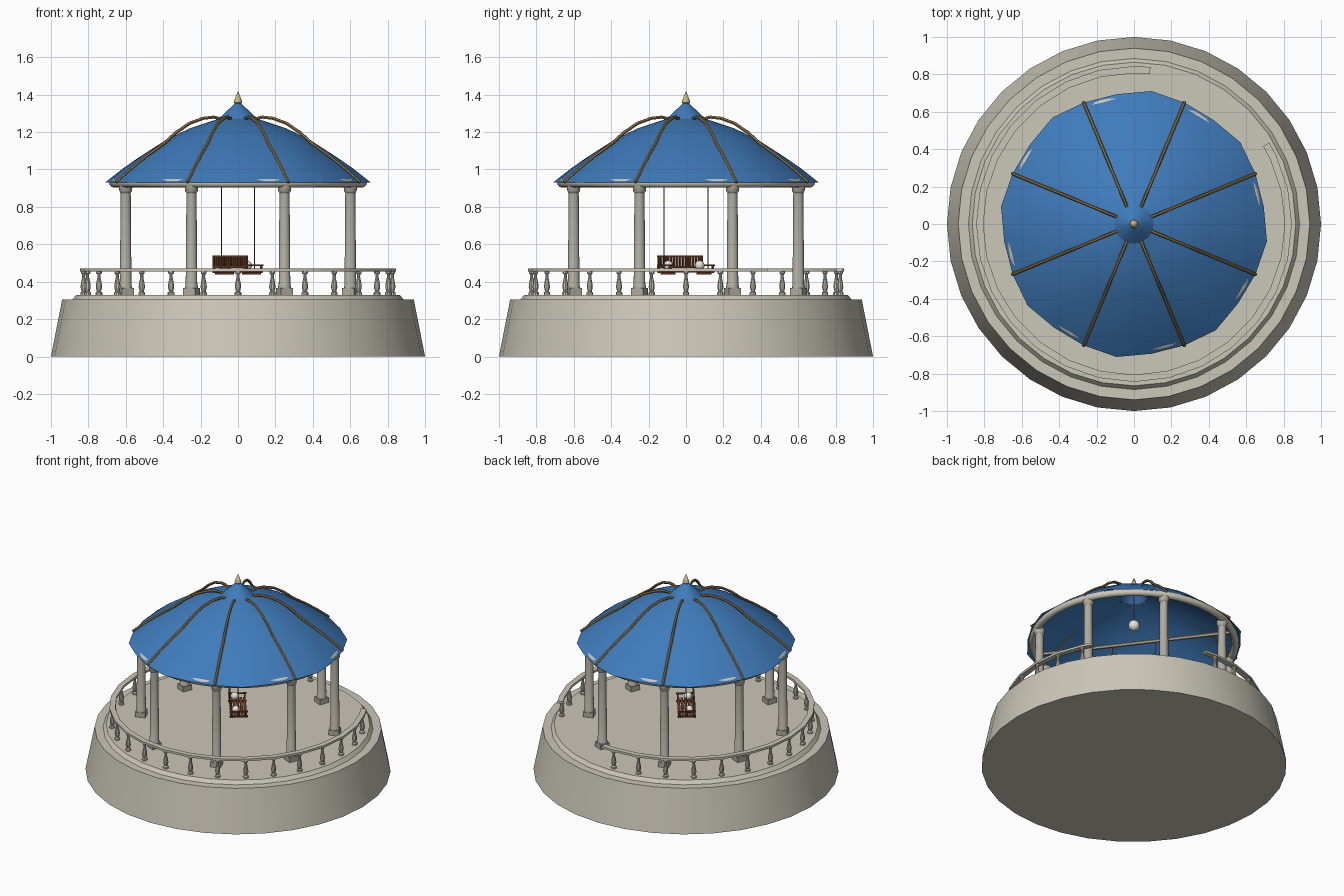
import bpy, bmesh, math
from mathutils import Vector, Matrix

if "Cube" in bpy.data.objects:
    bpy.data.objects.remove(bpy.data.objects["Cube"])


def material(name, rgb):
    m = bpy.data.materials.new(name)
    m.diffuse_color = (*rgb, 1)
    m.use_nodes = True
    m.node_tree.nodes["Principled BSDF"].inputs["Base Color"].default_value = m.diffuse_color
    return m


STONE = material("pale_stone", (0.60, 0.57, 0.48))
COLUMN = material("grey_stone", (0.43, 0.41, 0.35))
BLUE = material("blue_canopy", (0.05, 0.20, 0.50))
BRONZE = material("bronze", (0.27, 0.18, 0.07))
GOLD = material("pale_gold", (0.60, 0.48, 0.22))
WOOD = material("red_brown_wood", (0.16, 0.05, 0.02))
ROPE = material("dark_rope", (0.08, 0.065, 0.04))
WHITE = material("white", (0.78, 0.77, 0.72))


def add_mesh(name, mesh, mat):
    mesh.materials.clear()
    mesh.materials.append(mat)
    ob = bpy.data.objects.new(name, mesh)
    bpy.context.collection.objects.link(ob)
    return ob


def finish(name, bm, mat):
    bmesh.ops.remove_doubles(bm, verts=bm.verts, dist=1e-5)
    bmesh.ops.recalc_face_normals(bm, faces=bm.faces)
    mesh = bpy.data.meshes.new(name)
    bm.to_mesh(mesh)
    bm.free()
    return add_mesh(name, mesh, mat)


def polar(r, deg, z=0.0):
    a = math.radians(deg)
    return Vector((r * math.cos(a), r * math.sin(a), z))


def lathe(name, profile, n, mat, loc=(0, 0, 0), phase=0.0, wobble=None, caps=False):
    """Revolve (radius, z) points; wobble(i, r) may adjust the radius."""
    bm = bmesh.new()
    rings = []
    for r, z in profile:
        rings.append([bm.verts.new(polar(wobble(i, r) if wobble else r,
                                         phase + 360 * i / n, z) + Vector(loc))
                      for i in range(n)])
    for a, b in zip(rings, rings[1:]):
        for i in range(n):
            j = (i + 1) % n
            bm.faces.new((a[i], a[j], b[j], b[i]))
    if caps:
        bm.faces.new(rings[0][::-1])
        bm.faces.new(rings[-1])
    return finish(name, bm, mat)


def box(name, size, loc, deg, mat):
    bm = bmesh.new()
    m = (Matrix.Translation(loc) @ Matrix.Rotation(math.radians(deg), 4, 'Z')
         @ Matrix.Diagonal((*size, 1)))
    bmesh.ops.create_cube(bm, size=1, matrix=m)
    return finish(name, bm, mat)


def ball(name, r, loc, mat):
    bm = bmesh.new()
    bmesh.ops.create_uvsphere(bm, u_segments=16, v_segments=10, radius=r,
                              matrix=Matrix.Translation(loc))
    return finish(name, bm, mat)


def tube(name, pts, r, mat, res=1):
    cu = bpy.data.curves.new(name, 'CURVE')
    cu.dimensions = '3D'
    cu.bevel_depth, cu.bevel_resolution, cu.use_fill_caps = r, res, True
    sp = cu.splines.new('POLY')
    sp.points.add(len(pts) - 1)
    for p, co in zip(sp.points, pts):
        p.co = (*co, 1)
    tmp = bpy.data.objects.new(name + "_path", cu)
    bpy.context.collection.objects.link(tmp)
    mesh = bpy.data.meshes.new_from_object(tmp)
    bpy.data.objects.remove(tmp)
    return add_mesh(name, mesh, mat)


# Stepped round platform
lathe("platform", [(1.0, 0), (0.94, 0.305), (0.885, 0.305), (0.865, 0.33)],
      32, STONE, caps=True)

# Eight columns with square feet and round capitals
for k in range(8):
    a = 22.5 + 45 * k
    p = polar(0.65, a)
    box("column_foot", (0.07, 0.07, 0.035), p + Vector((0, 0, 0.3475)), a, COLUMN)
    lathe("column", [(0.034, 0.365), (0.034, 0.375), (0.031, 0.38), (0.027, 0.875),
                     (0.034, 0.885), (0.036, 0.915)], 16, COLUMN, p, caps=True)

# Ring beam on top of the columns
lathe("ring_beam", [(0.665 + 0.024 * math.cos(t * math.pi / 6),
                     0.928 + 0.024 * math.sin(t * math.pi / 6)) for t in range(13)],
      48, STONE)


# Canopy: 24 sides with a slightly uneven rim
def rim(i, r):
    return r * (1 + (0, 0.004, 0.024)[i % 3] * min(1, r / 0.7) ** 2)


ROOF = [(0.70, 0.93), (0.61, 1.005), (0.52, 1.07), (0.39, 1.155),
        (0.26, 1.22), (0.17, 1.25), (0.09, 1.275)]
lathe("canopy", ROOF, 24, BLUE, phase=7.5, wobble=rim)
lathe("canopy_cap", [(0.105, 1.27), (0.055, 1.317), (0.018, 1.352), (0, 1.36)], 24, BLUE)
lathe("finial", [(0.012, 1.345), (0.023, 1.358), (0.018, 1.375), (0, 1.42)], 12, GOLD)

# Canopy ribs, arching clear of the cloth near the top
RIB = [(0.706, 0.932), (0.615, 1.007), (0.525, 1.073), (0.43, 1.137), (0.36, 1.196),
       (0.28, 1.247), (0.20, 1.274), (0.14, 1.28), (0.10, 1.27)]
for k in range(8):
    a = 22.5 + 45 * k
    tube("canopy_rib", [polar(r, a, z) for r, z in RIB], 0.009, BRONZE)

# Handrail with an entrance gap at the back right
bm = bmesh.new()
STEP = 360 / 28
angles = [84] + [90 + STEP * k for k in range(24)] + [391]
sections = [[bm.verts.new(polar(r, a, z)) for r, z in
             ((0.806, 0.455), (0.844, 0.455), (0.844, 0.470), (0.806, 0.470))]
            for a in angles]
for s, t in zip(sections, sections[1:]):
    for i in range(4):
        j = (i + 1) % 4
        bm.faces.new((s[i], s[j], t[j], t[i]))
bm.faces.new(sections[0])
bm.faces.new(sections[-1])
finish("handrail", bm, STONE)

# Turned balusters
for k in range(24):
    lathe("baluster", [(0.018, 0.33), (0.018, 0.342), (0.011, 0.347), (0.017, 0.372),
                       (0.014, 0.395), (0.008, 0.425), (0.009, 0.44), (0.015, 0.445),
                       (0.015, 0.456)],
          10, STONE, polar(0.825, 90 + STEP * k), caps=True)

# Hanging globe lamp under the canopy
tube("lamp_rod", [(0, 0, 1.09), (0, 0, 1.30)], 0.005, BRONZE)
ball("lamp_globe", 0.037, (0, 0, 1.06), WHITE)

# Bench swing: along = its length, back = towards the backrest
ANG = -53.0
along, back = polar(1, ANG), polar(1, ANG - 90)


def at(u, v, z):
    return along * u + back * v + Vector((0, 0, z))


tube("swing_beam", [at(-0.665, 0, 0.925), at(0.665, 0, 0.925)], 0.013, COLUMN)
for s in (-1, 1):
    tube("swing_rope", [at(0.147 * s, 0, 0.45), at(0.147 * s, 0, 0.925)], 0.0025, ROPE)
    # Armrest, its posts and the bearer below the seat
    box("swing_armrest", (0.012, 0.12, 0.008), at(0.143 * s, 0, 0.488), ANG, WOOD)
    box("swing_arm_post", (0.01, 0.01, 0.04), at(0.143 * s, -0.048, 0.467), ANG, WOOD)
    box("swing_back_post", (0.012, 0.01, 0.095), at(0.143 * s, 0.052, 0.493), ANG, WOOD)
    box("swing_bearer", (0.012, 0.12, 0.01), at(0.12 * s, 0, 0.443), ANG, WOOD)
    ball("swing_cushion", 0.026, at(0.105 * s, 0.018, 0.487), WHITE)
for i in range(5):
    box("swing_seat_slat", (0.30, 0.018, 0.008), at(0, -0.046 + 0.023 * i, 0.452), ANG, WOOD)
for z in (0.478, 0.536):
    box("swing_back_rail", (0.30, 0.01, 0.01), at(0, 0.052, z), ANG, WOOD)
for i in range(13):
    box("swing_back_slat", (0.013, 0.007, 0.055), at(-0.126 + 0.021 * i, 0.052, 0.507),
        ANG, WOOD)

# Smooth the round parts, keep edges sharp
bpy.ops.object.select_all(action='SELECT')
bpy.context.view_layer.objects.active = bpy.context.selected_objects[0]
bpy.ops.object.shade_smooth_by_angle(angle=math.radians(32))
